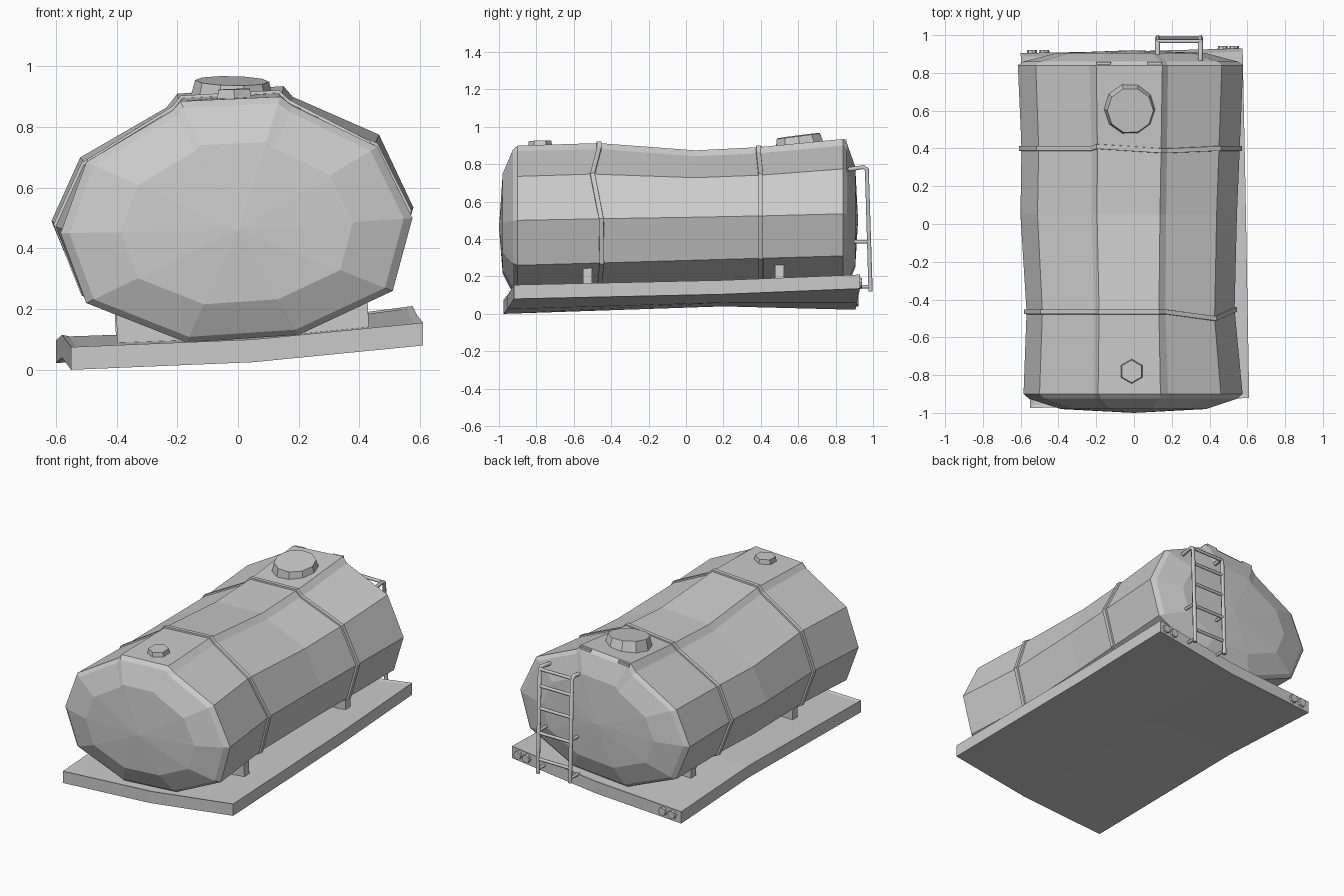
import bpy, bmesh
from math import pi
from mathutils import Vector, Euler

if "Cube" in bpy.data.objects:
    bpy.data.objects.remove(bpy.data.objects["Cube"])

def finish(name, bm):
    bmesh.ops.recalc_face_normals(bm, faces=bm.faces)
    me = bpy.data.meshes.new(name)
    bm.to_mesh(me)
    bm.free()
    ob = bpy.data.objects.new(name, me)
    bpy.context.collection.objects.link(ob)
    return ob

def loft(name, rings, closed=False):
    """Skin a list of equal-length rings; closed joins last ring to first."""
    bm = bmesh.new()
    vr = [[bm.verts.new(p) for p in r] for r in rings]
    n = len(rings[0])
    pairs = list(zip(vr, vr[1:])) + ([(vr[-1], vr[0])] if closed else [])
    for a, b in pairs:
        for i in range(n):
            j = (i + 1) % n
            bm.faces.new((a[i], a[j], b[j], b[i]))
    bmesh.ops.remove_doubles(bm, verts=bm.verts, dist=1e-5)
    return finish(name, bm)

def box(name, loc, size, rot=(0, 0, 0)):
    bm = bmesh.new()
    bmesh.ops.create_cube(bm, size=1)
    bmesh.ops.scale(bm, vec=size, verts=bm.verts)
    ob = finish(name, bm)
    ob.location, ob.rotation_euler = loc, rot
    return ob

def disc(name, loc, r1, r2, h, sides, rot=(0, 0, 0)):
    bm = bmesh.new()
    bmesh.ops.create_cone(bm, cap_ends=True, segments=sides, radius1=r1, radius2=r2, depth=h)
    ob = finish(name, bm)
    ob.location, ob.rotation_euler = loc, rot
    return ob

def tube(name, pts, r, res=1):
    cu = bpy.data.curves.new(name, 'CURVE')
    cu.dimensions = '3D'
    cu.bevel_depth, cu.bevel_resolution, cu.use_fill_caps = r, res, True
    sp = cu.splines.new('POLY')
    sp.points.add(len(pts) - 1)
    for p, co in zip(sp.points, pts):
        p.co = (*co, 1)
    ob = bpy.data.objects.new(name, cu)
    bpy.context.collection.objects.link(ob)
    return ob

# Tank cross-sections at the front and back ends (x, z)
FRONT = [(-.19, .885), (.14, .90), (.18, .87), (.46, .735), (.575, .5), (.51, .26),
         (.20, .115), (-.17, .09), (-.50, .22), (-.585, .45), (-.50, .685), (-.215, .855)]
BACK = [(-.20, .91), (.15, .935), (.18, .90), (.465, .775), (.578, .535), (.51, .31),
        (.20, .15), (-.18, .12), (-.52, .26), (-.615, .49), (-.52, .70), (-.235, .865)]
Y0, Y1 = -.90, .84

def section(y, left=1, right=1, sag=0, shift={}):
    t = (y - Y0) / (Y1 - Y0)
    out = []
    for i, (f, b) in enumerate(zip(FRONT, BACK)):
        x = f[0] + (b[0] - f[0]) * t
        z = f[1] + (b[1] - f[1]) * t
        x *= left if x < 0 else right
        z += sag * min(max((z - .5) / .4, 0), 1)
        out.append(Vector((x, y + shift.get(i, 0), z)))
    return out

def shrink(ring, s, y, c):
    return [Vector((c[0] + (p.x - c[0]) * s, y, c[1] + (p.z - c[1]) * s)) for p in ring]

front, back = section(Y0), section(Y1)
mid_f = section(-.465, .96, .925, .004, {3: -.035, 4: .012, 5: .015})
mid = section(.05, 1, .945, -.045)
mid_b = section(.40, .98, .97, -.035, {1: -.012, 2: -.012, 0: .01})
FC, BC = (0, .46), (-.01, .50)
rings = [shrink(front, s, y, FC) for s, y in ((0, -1.0), (.66, -.98), (.95, -.925))]
rings += [front, mid_f, mid, mid_b, back]
rings += [shrink(back, s, y, BC) for s, y in ((.95, .86), (.66, .905), (0, .92))]
loft("tank", rings)

# Straps around the tank
for name, ring in (("front_strap", mid_f), ("back_strap", mid_b)):
    def at(s, dy):
        return [Vector((p.x * s, p.y + dy, .5 + (p.z - .5) * s)) for p in ring]
    loft(name, [at(.98, -.014), at(1.022, -.012), at(1.022, .012), at(.98, .014)], True)

# Slightly twisted base slab with a shallow lip
XY = [[(-.55, -.975), (.05, -.955), (.61, -.92)],
      [(-.58, .20), (.02, .20), (.59, .20)],
      [(-.60, .905), (0, .915), (.575, .93)]]
ZB = [[0, .025, .08], [.04, .06, .105], [.022, .06, .135]]
bm = bmesh.new()
g = [[bm.verts.new((*XY[j][i], ZB[j][i])) for i in range(3)] for j in range(3)]
faces = [bm.faces.new((g[j][i], g[j][i + 1], g[j + 1][i + 1], g[j + 1][i]))
         for j in range(2) for i in range(2)]
ext = bmesh.ops.extrude_face_region(bm, geom=faces, use_keep_orig=True)["geom"]
bmesh.ops.translate(bm, vec=(0, 0, .075), verts=[e for e in ext if isinstance(e, bmesh.types.BMVert)])
bmesh.ops.recalc_face_normals(bm, faces=bm.faces)
top = [f for f in bm.faces if f.normal.z > .5]
bmesh.ops.inset_region(bm, faces=top, thickness=.025, depth=-.006)
finish("base", bm)

# Saddles carrying the tank
box("front_saddle", (.015, -.527, .158), (.83, .05, .15), (0, -.05, 0))
box("back_saddle", (.01, .50, .175), (.83, .05, .15), (0, -.05, 0))

# Hatch and filler cap on top
disc("hatch", (-.02, .605, .92), .138, .122, .065, 10, (.13, -.02, pi / 10))
disc("filler_cap", (-.012, -.78, .895), .070, .060, .06, 6, (.02, -.03, 0))

# Small blocks at the back top edge
for i, (x, z) in enumerate(((-.16, .895), (.11, .915))):
    box(f"top_block_{i}", (x, .842, z), (.075, .03, .028), (0, -.07, 0))

# Ladder on the back: rails, stand-offs and rungs
def rail_y(z):
    return .967 + (.78 - z) * .03
for side, x in (("left", .125), ("right", .352)):
    tube(f"ladder_rail_{side}", [(x, .82, .765), (x, .95, .785), (x, .967, .77),
                                 (x, rail_y(.12), .12)], .013)
    for z, y in ((.385, .86), (.145, .90)):
        tube(f"ladder_standoff_{side}", [(x, y, z), (x, rail_y(z), z)], .010)
for z in (.775, .67, .53, .375, .21):
    tube("ladder_rung", [(.125, rail_y(z), z), (.352, rail_y(z), z)], .010)

# Round lamps in the rear edge of the base
for i, (x, z) in enumerate(((-.54, .065), (-.475, .07), (.47, .16), (.53, .167))):
    disc(f"tail_lamp_{i}", (x, .912 + .02 * (x > 0), z), .028, .025, .02, 8, (-pi / 2, 0, 0))
